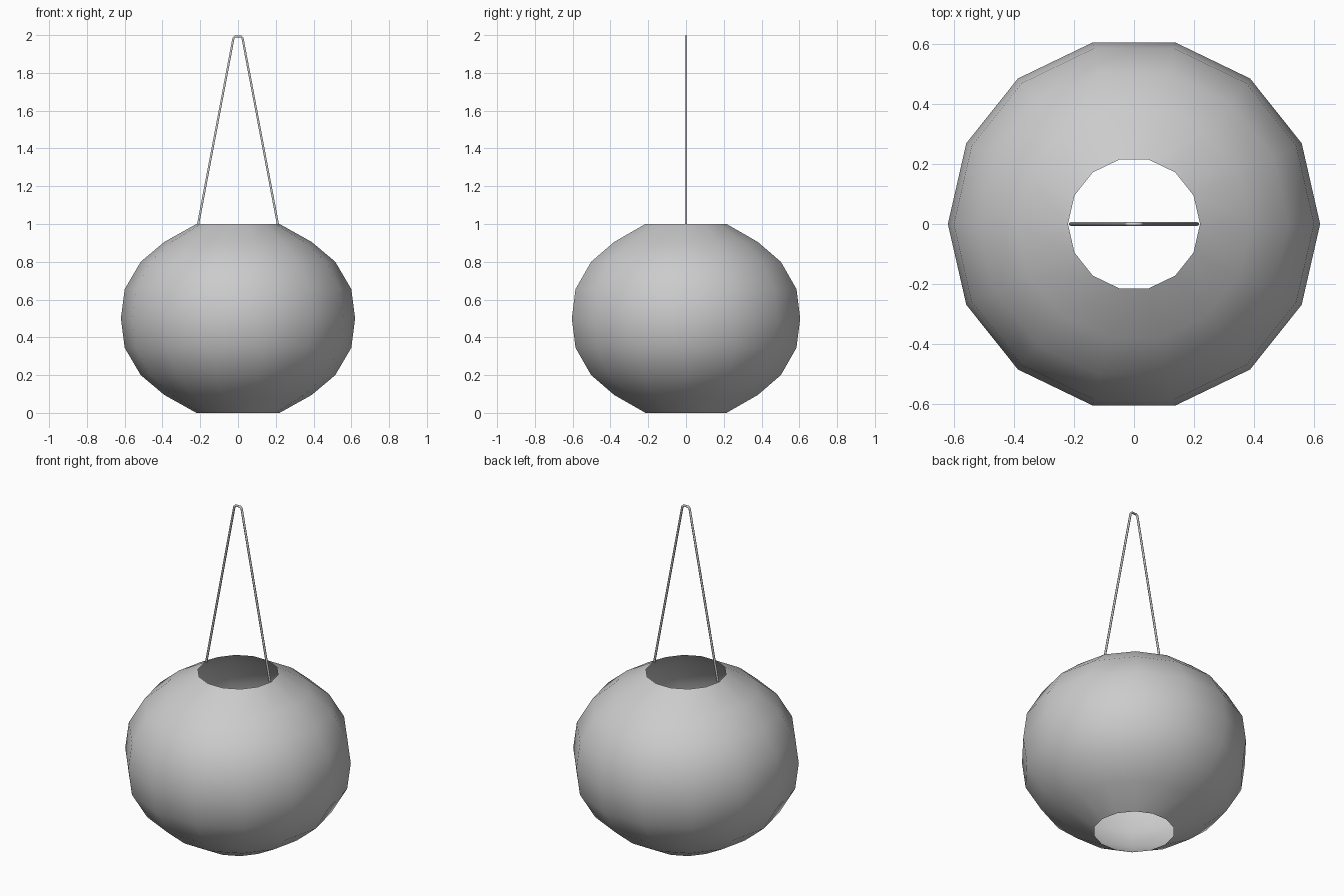
import bpy, bmesh
from math import sin, cos, tau

if "Cube" in bpy.data.objects:
    bpy.data.objects.remove(bpy.data.objects["Cube"])

SIDES = 14


def add_mesh(name, bm):
    mesh = bpy.data.meshes.new(name)
    bm.to_mesh(mesh)
    bm.free()
    obj = bpy.data.objects.new(name, mesh)
    bpy.context.collection.objects.link(obj)
    return obj


# Paper shade: open-ended lathe, lower half profile mirrored upward
lower = [(0.22, 0.0), (0.39, 0.095), (0.515, 0.2), (0.6, 0.345)]
profile = lower + [(0.62, 0.5)] + [(r, 1 - z) for r, z in reversed(lower)]

bm = bmesh.new()
rings = [[bm.verts.new((r * cos(tau * i / SIDES), r * sin(tau * i / SIDES), z))
          for i in range(SIDES)] for r, z in profile]
for low, high in zip(rings, rings[1:]):
    for i in range(SIDES):
        j = (i + 1) % SIDES
        bm.faces.new((low[i], low[j], high[j], high[i])).smooth = True
add_mesh("lantern_shade", bm)

# Hanging wire: thin bent rod from rim to rim
half = [(-0.211, 1.0), (-0.024, 1.984), (-0.015, 1.9935)]
path = half + [(-x, z) for x, z in reversed(half)]
curve = bpy.data.curves.new("hanging_wire", 'CURVE')
curve.dimensions = '3D'
curve.bevel_depth = 0.0065
curve.bevel_resolution = 1
curve.use_fill_caps = True
spline = curve.splines.new('POLY')
spline.points.add(len(path) - 1)
for point, (x, z) in zip(spline.points, path):
    point.co = (x, 0, z, 1)
wire = bpy.data.objects.new("hanging_wire", curve)
bpy.context.collection.objects.link(wire)
